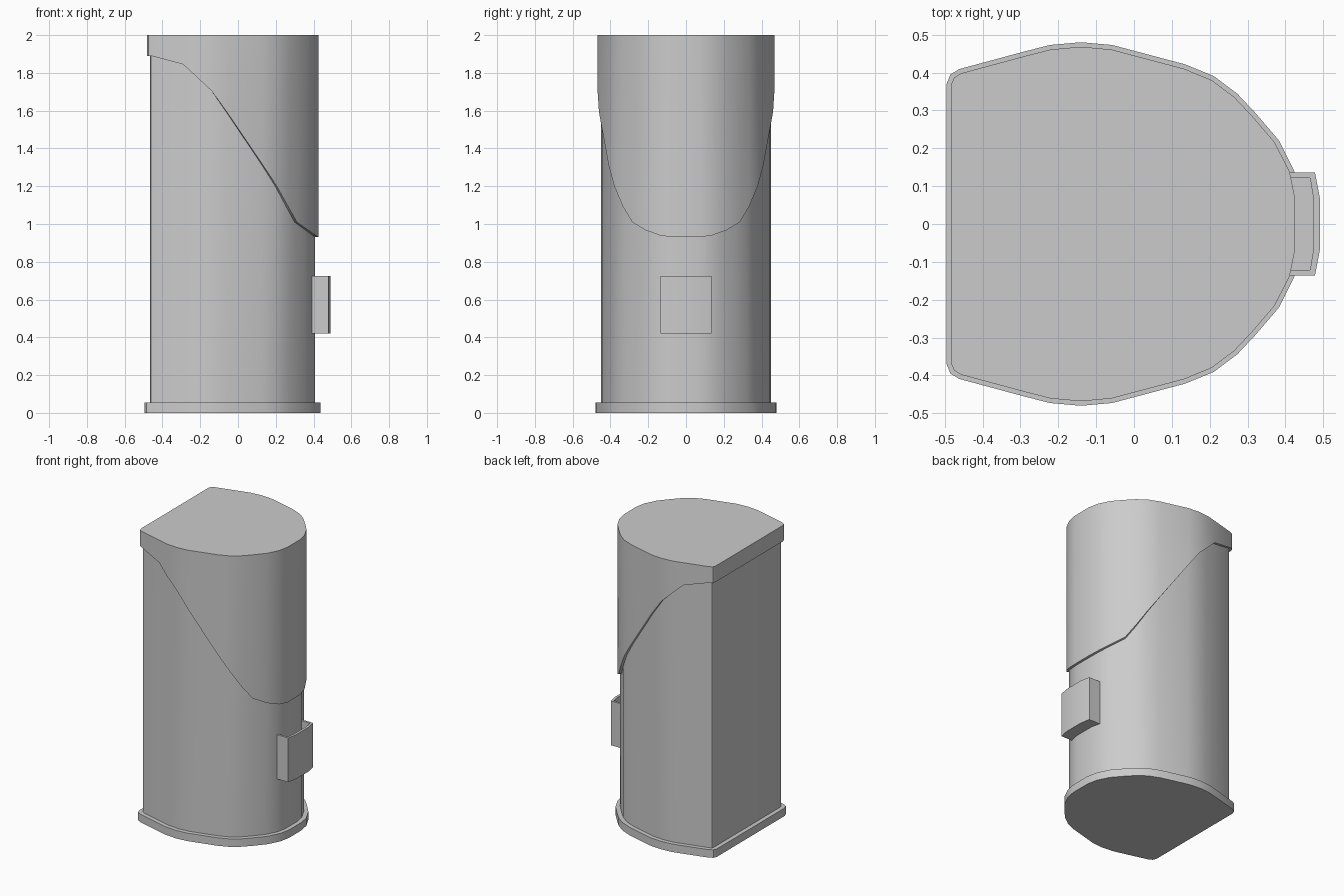
import bpy
from mathutils import Vector

if "Cube" in bpy.data.objects:
    bpy.data.objects.remove(bpy.data.objects["Cube"])

# Half outline of the lid, from the front nose round to the flat back
HALF = [(.425, .07), (.411, .138), (.372, .215), (.312, .285), (.265, .335),
        (.205, .380), (.132, .410), (-.06, .461), (-.14, .468), (-.22, .461),
        (-.29, .443), (-.457, .398), (-.475, .387), (-.483, .368)]
OUTLINE = HALF + [(x, -y) for x, y in reversed(HALF)]

# Height of the lid's lower edge along x
SLOPE = [(-.5, 1.89), (-.46, 1.89), (-.29, 1.845), (-.135, 1.70),
         (0, 1.51), (.2, 1.21), (.312, 1.01), (.425, .93)]


def slope_z(x):
    for (x0, z0), (x1, z1) in zip(SLOPE, SLOPE[1:]):
        if x <= x1:
            return z0 + (z1 - z0) * (x - x0) / (x1 - x0)
    return SLOPE[-1][1]


def offset(points, d):
    """Mitred offset of a counter-clockwise outline; positive d grows it."""
    out = []
    for i, p in enumerate(points):
        p, a, b = Vector(p), Vector(points[i - 1]), Vector(points[(i + 1) % len(points)])
        e1, e2 = (p - a).normalized(), (b - p).normalized()
        n1, n2 = Vector((e1.y, -e1.x)), Vector((e2.y, -e2.x))
        out.append(tuple(p + (n1 + n2) * d / (1 + n1.dot(n2))))
    return out


def ring(points, z):
    zs = z if isinstance(z, list) else [z] * len(points)
    return [(x, y, h) for (x, y), h in zip(points, zs)]


def loft(name, rings, bottom=False, top=False):
    """Skin a stack of equal rings, optionally closing the ends."""
    n = len(rings[0])
    verts = [v for r in rings for v in r]
    faces = [(k * n + i, k * n + (i + 1) % n, (k + 1) * n + (i + 1) % n, (k + 1) * n + i)
             for k in range(len(rings) - 1) for i in range(n)]
    if bottom:
        faces.append(tuple(reversed(range(n))))
    if top:
        faces.append(tuple(range(len(verts) - n, len(verts))))
    mesh = bpy.data.meshes.new(name)
    mesh.from_pydata(verts, [], faces)
    obj = bpy.data.objects.new(name, mesh)
    bpy.context.collection.objects.link(obj)
    bpy.ops.object.select_all(action='DESELECT')
    bpy.context.view_layer.objects.active = obj
    obj.select_set(True)
    bpy.ops.object.shade_smooth_by_angle(angle=0.55)
    return obj


edge = [slope_z(x) for x, _ in OUTLINE]
body = offset(OUTLINE, -.017)
base = offset(OUTLINE, .012)

# Base plate
loft("base", [ring(base, 0), ring(base, .055)], bottom=True, top=True)

# Bin wall, ending under the sloping lid
loft("body", [ring(body, .055), ring(body, edge)])

# Lid with its lip returning to the wall
loft("lid", [ring(body, edge), ring(OUTLINE, edge), ring(OUTLINE, 2)], top=True)

# Open-topped pocket on the nose
outer = [(.393, -.136), (.478, -.136), (.491, -.068), (.491, .068), (.478, .136), (.393, .136)]
inner = [(.393, -.122), (.465, -.122), (.474, -.066), (.474, .066), (.465, .122), (.393, .122)]
loft("front_pocket", [ring(outer, .42), ring(outer, .725), ring(inner, .725), ring(inner, .44)],
     bottom=True, top=True)
